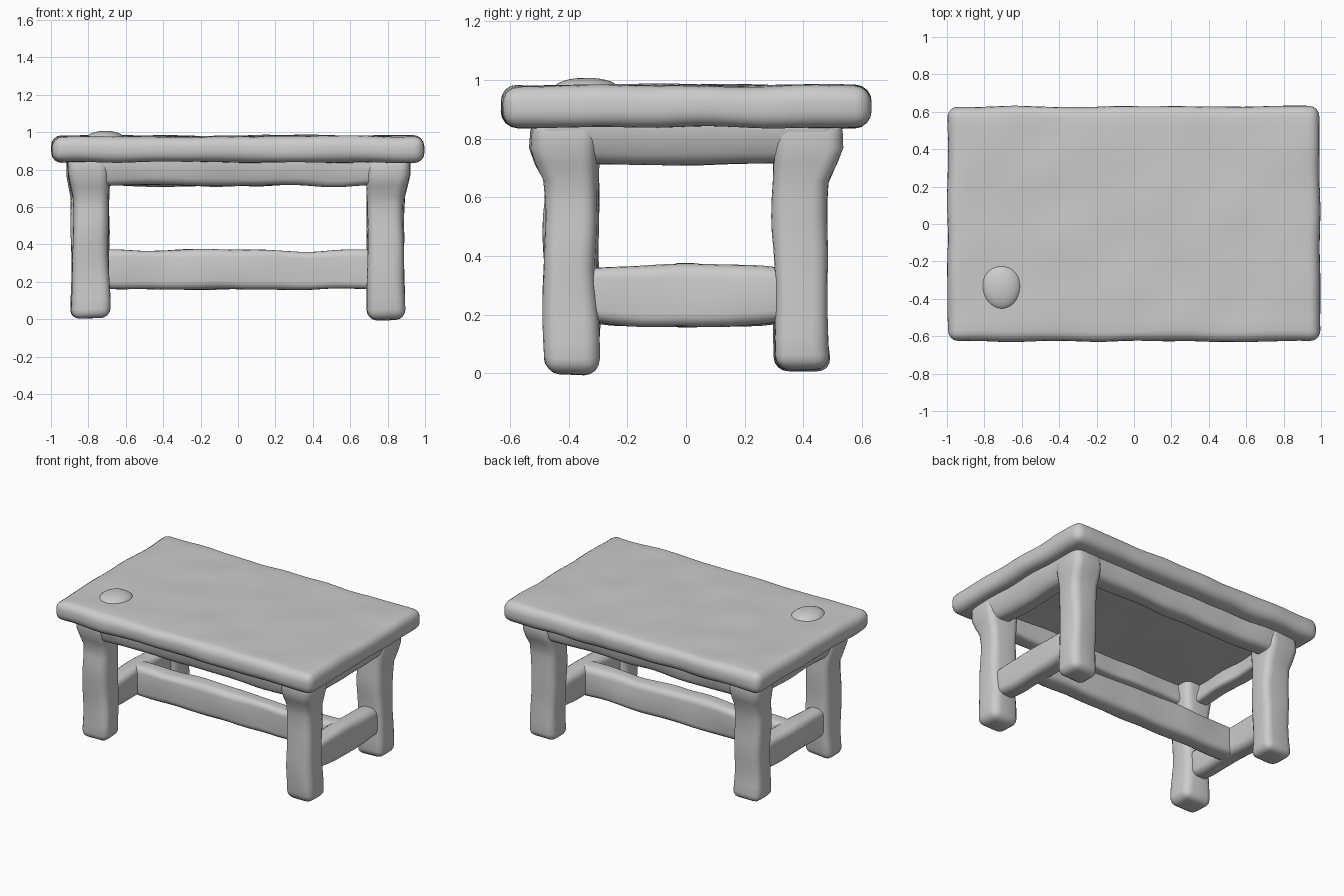
import bpy, bmesh, math
from mathutils import Vector, noise

default = bpy.data.objects.get("Cube")
if default:
    bpy.data.objects.remove(default, do_unlink=True)

grey = bpy.data.materials.new("clay_grey")
grey.use_nodes = True
COLOUR = (0.6, 0.6, 0.6, 1)
grey.diffuse_color = COLOUR
grey.node_tree.nodes["Principled BSDF"].inputs["Base Color"].default_value = COLOUR


def finish(name, bm):
    """Turn a bmesh into a smooth-shaded object."""
    bmesh.ops.recalc_face_normals(bm, faces=bm.faces)
    mesh = bpy.data.meshes.new(name)
    bm.to_mesh(mesh)
    bm.free()
    mesh.materials.append(grey)
    for poly in mesh.polygons:
        poly.use_smooth = True
    obj = bpy.data.objects.new(name, mesh)
    bpy.context.collection.objects.link(obj)
    return obj


def wobble(co, amount):
    """Small hand-carved unevenness that varies along the part."""
    return co + noise.noise_vector(co * 4) * amount


def soft_bar(name, low, high, radius, amount=0.012, shape=None, step=0.06):
    """Rounded box between two corners, sliced up and made uneven."""
    low, high = Vector(low), Vector(high)
    size, centre = high - low, (low + high) / 2
    bm = bmesh.new()
    bmesh.ops.create_cube(bm, size=1)
    for v in bm.verts:
        v.co = centre + v.co * size
    bmesh.ops.bevel(bm, geom=bm.edges[:], offset=radius, segments=4,
                    profile=0.5, affect='EDGES')
    for axis in range(3):
        normal = Vector([float(i == axis) for i in range(3)])
        inner = size[axis] - 2 * radius
        count = max(1, round(inner / step))
        for i in range(1, count):
            point = low + normal * (radius + inner * i / count)
            bmesh.ops.bisect_plane(bm, geom=bm.verts[:] + bm.edges[:] + bm.faces[:],
                                   plane_co=point, plane_no=normal)
    for v in bm.verts:
        if shape:
            v.co = shape(v.co)
        v.co = wobble(v.co, amount)
    return finish(name, bm)


# Table top
soft_bar("table_top", (-0.995, -0.627, 0.84), (0.995, 0.627, 0.98), 0.055, 0.01)

# Raised knot near one corner of the top
bm = bmesh.new()
bmesh.ops.create_uvsphere(bm, u_segments=32, v_segments=16, radius=1)
for v in bm.verts:
    dome = v.co.z
    v.co = wobble(Vector((-0.71 + v.co.x * 0.11, -0.34 + v.co.y * 0.12,
                          0.965 + dome * 0.05)), 0.012)
finish("top_knot", bm)

# Legs, with tops that flare outward under the apron
for sx, side in ((-1, "right"), (1, "left")):
    for sy, end in ((-1, "front"), (1, "back")):
        def flare(co, sx=sx, sy=sy):
            t = min(max((co.z - 0.64) / 0.13, 0), 1)
            t = t * t * (3 - 2 * t)
            out_x = t * (0.02 if co.x * sx > 0.79 else 0)
            out_y = t * (0.04 if co.y * sy > 0.39 else 0)
            waist = 1 - 0.05 * math.sin(math.pi * min(co.z / 0.75, 1))
            x = sx * 0.79 + (co.x - sx * 0.79) * waist
            y = sy * 0.39 + (co.y - sy * 0.39) * waist
            return Vector((x + sx * out_x, y + sy * out_y, co.z))
        xs = sorted((sx * 0.688, sx * 0.892))
        ys = sorted((sy * 0.297, sy * 0.485))
        soft_bar(f"{end}_{side}_leg", (xs[0], ys[0], 0.005), (xs[1], ys[1], 0.88),
                 0.05, 0.016, flare)

# Apron rails, narrowing on the outside toward the bottom
def taper(co):
    k = 1 - 0.05 * min(max((0.82 - co.z) / 0.1, 0), 1)
    return Vector((co.x * k, co.y * k, co.z))

for s, end, side in ((-1, "front", "right"), (1, "back", "left")):
    ys = sorted((s * 0.39, s * 0.52))
    soft_bar(f"{end}_apron", (-0.9, ys[0], 0.715), (0.9, ys[1], 0.87), 0.035, 0.014, taper)
    xs = sorted((s * 0.79, s * 0.915))
    soft_bar(f"{side}_apron", (xs[0], -0.5, 0.715), (xs[1], 0.5, 0.87), 0.035, 0.014, taper)

    # Lower side rail between front and back legs
    def swell(co):
        k = 1 - 0.15 * min(abs(co.y) / 0.33, 1) ** 3
        return Vector((co.x, co.y, 0.265 + (co.z - 0.265) * k))
    xs = sorted((s * 0.73, s * 0.86))
    soft_bar(f"{side}_lower_rail", (xs[0], -0.36, 0.16), (xs[1], 0.36, 0.37),
             0.045, 0.012, swell)

# Long stretcher joining the side rails
soft_bar("long_stretcher", (-0.8, -0.065, 0.16), (0.8, 0.065, 0.37), 0.04, 0.014)
